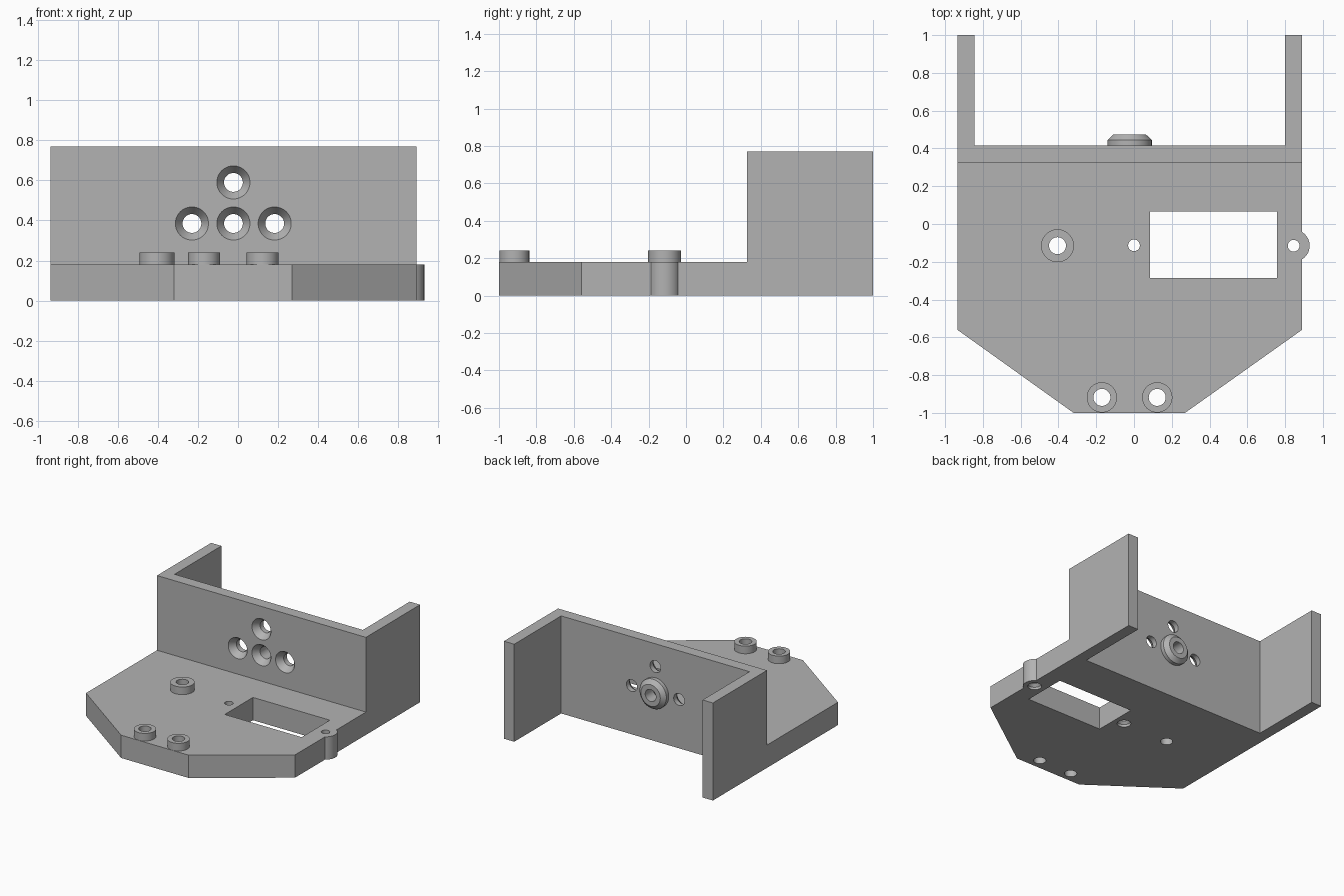
import bpy, bmesh, math
from mathutils import Matrix, Vector

cube = bpy.data.objects.get("Cube")
if cube:
    bpy.data.objects.remove(cube, do_unlink=True)

grey = bpy.data.materials.new("plain grey")
grey.use_nodes = True
COLOR = (0.45, 0.45, 0.45, 1)
grey.diffuse_color = COLOR
grey.node_tree.nodes["Principled BSDF"].inputs["Base Color"].default_value = COLOR


def finish(name, bm):
    bmesh.ops.recalc_face_normals(bm, faces=bm.faces)
    mesh = bpy.data.meshes.new(name)
    bm.to_mesh(mesh)
    bm.free()
    mesh.materials.append(grey)
    obj = bpy.data.objects.new(name, mesh)
    bpy.context.scene.collection.objects.link(obj)
    return obj


def prism(name, outline, z0, z1):
    """Extrude a plan outline from z0 to z1."""
    bm = bmesh.new()
    face = bm.faces.new([bm.verts.new((x, y, z0)) for x, y in outline])
    top = bmesh.ops.extrude_face_region(bm, geom=[face])["geom"]
    bmesh.ops.translate(bm, vec=(0, 0, z1 - z0),
                        verts=[g for g in top if isinstance(g, bmesh.types.BMVert)])
    return finish(name, bm)


def turned(name, start, axis, steps, sides=48):
    """Round solid along an axis; steps are (distance, radius) pairs."""
    bm = bmesh.new()
    rings = [[bm.verts.new((r * math.cos(a), r * math.sin(a), d))
              for a in (math.tau * i / sides for i in range(sides))]
             for d, r in steps]
    for low, high in zip(rings, rings[1:]):
        for i in range(sides):
            j = (i + 1) % sides
            bm.faces.new((low[i], low[j], high[j], high[i]))
    bm.faces.new(rings[0][::-1])
    bm.faces.new(rings[-1])
    turn = Vector((0, 0, 1)).rotation_difference(Vector(axis)).to_matrix().to_4x4()
    bm.transform(Matrix.Translation(start) @ turn)
    return finish(name, bm)


def combine(target, part, operation):
    """Apply a boolean and remove the helper part."""
    mod = target.modifiers.new(part.name, "BOOLEAN")
    mod.object, mod.operation, mod.solver = part, operation, "EXACT"
    bpy.ops.object.select_all(action="DESELECT")
    bpy.context.view_layer.objects.active = target
    target.select_set(True)
    bpy.ops.object.modifier_apply(modifier=mod.name)
    bpy.data.objects.remove(part, do_unlink=True)


LEFT, RIGHT = 0.89, -0.935
FRONT, BACK, THICK = 0.325, 0.415, 0.18
UP, REAR = (0, 0, 1), (0, 1, 0)

# Tapered base plate and the U-shaped upright wall
bracket = prism("mounting_bracket",
                [(RIGHT, 0.37), (RIGHT, -0.56), (-0.32, -1), (0.27, -1),
                 (LEFT, -0.56), (LEFT, 0.37)], 0, THICK)
combine(bracket, prism("wall", [(RIGHT, FRONT), (LEFT, FRONT), (LEFT, 1), (0.8, 1),
                                (0.8, BACK), (-0.845, BACK), (-0.845, 1), (RIGHT, 1)],
                       0, 0.77), "UNION")

# Raised bosses, side ear and the chamfered boss behind the wall
bosses = [(-0.405, -0.115, 0.087), (-0.17, -0.918, 0.08), (0.123, -0.918, 0.08)]
for x, y, r in bosses:
    combine(bracket, turned("boss", (x, y, 0.1), UP, [(0, r), (0.14, r)]), "UNION")
EAR = (0.845, -0.115)
combine(bracket, turned("ear", (*EAR, 0), UP, [(0, 0.085), (THICK, 0.085)]), "UNION")
combine(bracket, turned("rear_boss", (-0.023, 0.38, 0.385), REAR,
                        [(0, 0.117), (0.065, 0.117), (0.095, 0.085)]), "UNION")

# Rectangular opening
combine(bracket, prism("opening", [(0.085, -0.287), (0.757, -0.287),
                                   (0.757, 0.065), (0.085, 0.065)], -0.1, 0.4), "DIFFERENCE")

# Boss holes, and small holes widened underneath
for x, y, r in bosses:
    combine(bracket, turned("hole", (x, y, -0.1), UP, [(0, 0.045), (0.5, 0.045)]),
            "DIFFERENCE")
for x, y in [(0, -0.113), EAR]:
    combine(bracket, turned("hole", (x, y, -0.02), UP,
                            [(0, 0.05), (0.04, 0.05), (0.06, 0.031), (0.3, 0.031)]),
            "DIFFERENCE")

# Countersunk wall holes
for x, z in [(-0.023, 0.59), (-0.23, 0.385), (-0.023, 0.385), (0.183, 0.385)]:
    combine(bracket, turned("countersink", (x, FRONT - 0.02, z), REAR,
                            [(0, 0.097), (0.07, 0.047), (0.3, 0.047)]), "DIFFERENCE")

bracket.data.materials.clear()
bracket.data.materials.append(grey)
for poly in bracket.data.polygons:
    poly.material_index = 0
bpy.ops.object.select_all(action="DESELECT")
bracket.select_set(True)
bpy.context.view_layer.objects.active = bracket
bpy.ops.object.shade_smooth_by_angle(angle=math.radians(25))
